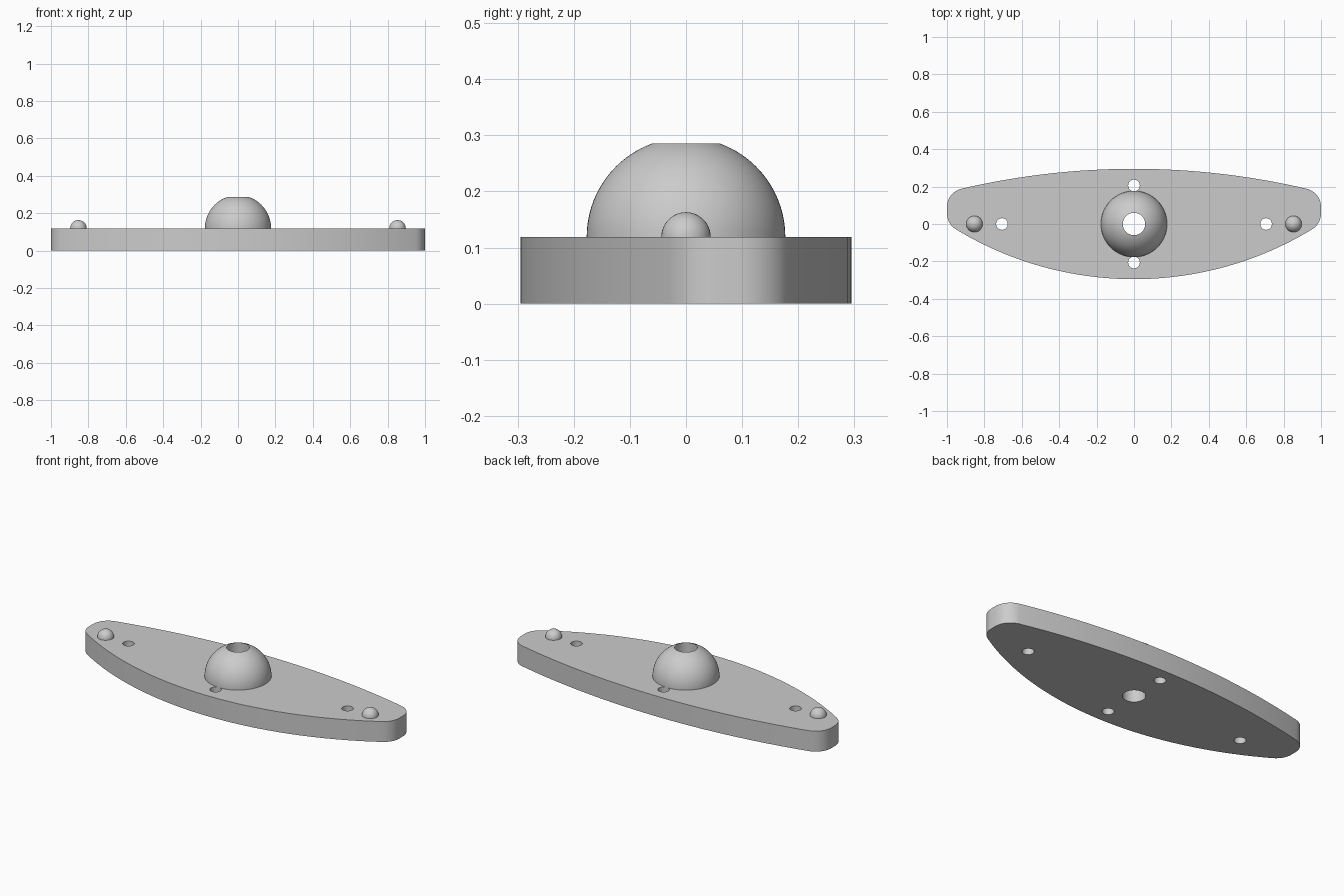
import bpy, bmesh
from math import sin, cos, pi, sqrt, asin, atan2
from mathutils import Matrix

cube = bpy.data.objects.get("Cube")
if cube:
    bpy.data.objects.remove(cube, do_unlink=True)

THICK = 0.119      # plate thickness
HALF = 0.295       # half depth of the plate
DOME_R = 0.177
BORE_R = 0.06
HOLE_R = 0.031

grey = bpy.data.materials.new("plain grey")
grey.use_nodes = True
grey.diffuse_color = (0.6, 0.6, 0.6, 1)
grey.node_tree.nodes["Principled BSDF"].inputs["Base Color"].default_value = (0.6, 0.6, 0.6, 1)


def make_object(name, bm):
    bmesh.ops.recalc_face_normals(bm, faces=bm.faces)
    mesh = bpy.data.meshes.new(name)
    bm.to_mesh(mesh)
    bm.free()
    mesh.materials.append(grey)
    obj = bpy.data.objects.new(name, mesh)
    bpy.context.collection.objects.link(obj)
    return obj


def select_only(obj):
    bpy.ops.object.select_all(action='DESELECT')
    obj.select_set(True)
    bpy.context.view_layer.objects.active = obj


def smooth(obj):
    select_only(obj)
    bpy.ops.object.shade_smooth_by_angle(angle=pi / 6)


def arc(cx, cy, r, a0, a1, n):
    steps = [a0 + (a1 - a0) * i / n for i in range(n + 1)]
    return [(cx + r * cos(a), cy + r * sin(a)) for a in steps]


def lathe(name, profile, x=0, steps=64):
    """Revolve (radius, height) points about a vertical axis at x."""
    bm = bmesh.new()
    verts = [bm.verts.new((r, 0, z)) for r, z in profile]
    edges = [bm.edges.new(pair) for pair in zip(verts, verts[1:])]
    bmesh.ops.spin(bm, geom=verts + edges, cent=(0, 0, 0), axis=(0, 0, 1),
                   angle=2 * pi, steps=steps)
    bmesh.ops.remove_doubles(bm, verts=bm.verts, dist=1e-5)
    obj = make_object(name, bm)
    obj.location.x = x
    smooth(obj)
    return obj


def end_corner(big_r, r=0.1):
    """Height of the corner centre below the big arc's top, and its angle."""
    drop = sqrt((big_r - r) ** 2 - (1 - r) ** 2)
    return big_r - drop, atan2(drop, 1 - r)


# Plate outline: shallow back arc, deeper front arc, rounded ends
back_r, front_r, corner_r = 4.05, 1.835, 0.1
back_in, back_a = end_corner(back_r)
front_in, front_a = end_corner(front_r)
back_y, front_y = HALF - back_in, front_in - HALF
cx = 1 - corner_r
outline = arc(0, HALF - back_r, back_r, back_a, pi - back_a, 40)
outline += arc(-cx, back_y, corner_r, pi - back_a, pi, 12)[1:]
outline += arc(-cx, front_y, corner_r, pi, pi + front_a, 12)
outline += arc(0, front_r - HALF, front_r, pi + front_a, 2 * pi - front_a, 48)[1:]
outline += arc(cx, front_y, corner_r, -front_a, 0, 12)[1:]
outline += arc(cx, back_y, corner_r, 0, back_a, 12)[:-1]

bm = bmesh.new()
base = bm.faces.new([bm.verts.new((x, y, 0)) for x, y in outline])
top = bmesh.ops.extrude_face_region(bm, geom=[base], use_keep_orig=True)
bmesh.ops.translate(bm, vec=(0, 0, THICK),
                    verts=[g for g in top["geom"] if isinstance(g, bmesh.types.BMVert)])
plate = make_object("plate", bm)

# Through holes: central bore and four small holes
bm = bmesh.new()
holes = [(0, 0, BORE_R), (0.706, 0, HOLE_R), (-0.706, 0, HOLE_R),
         (0, 0.206, HOLE_R), (0, -0.206, HOLE_R)]
for x, y, r in holes:
    bmesh.ops.create_cone(bm, cap_ends=True, segments=64 if r == BORE_R else 32,
                          radius1=r, radius2=r, depth=1,
                          matrix=Matrix.Translation((x, y, 0)))
cutter = make_object("hole_cutter", bm)
cutter.hide_render = True
cut = plate.modifiers.new("holes", 'BOOLEAN')
cut.operation = 'DIFFERENCE'
cut.solver = 'EXACT'
cut.object = cutter
select_only(plate)
bpy.ops.object.modifier_apply(modifier=cut.name)
bpy.data.objects.remove(cutter, do_unlink=True)
smooth(plate)

# Central dome with its bore
rim = pi / 2 - asin(BORE_R / DOME_R)
lathe("dome", arc(0, THICK, DOME_R, 0, rim, 20) + [(BORE_R, THICK)])

# Small round studs near the two ends
for side, x in (("left", 0.853), ("right", -0.853)):
    lathe(side + "_stud", arc(0, THICK, 0.044, 0, pi / 2, 12), x, 32)
